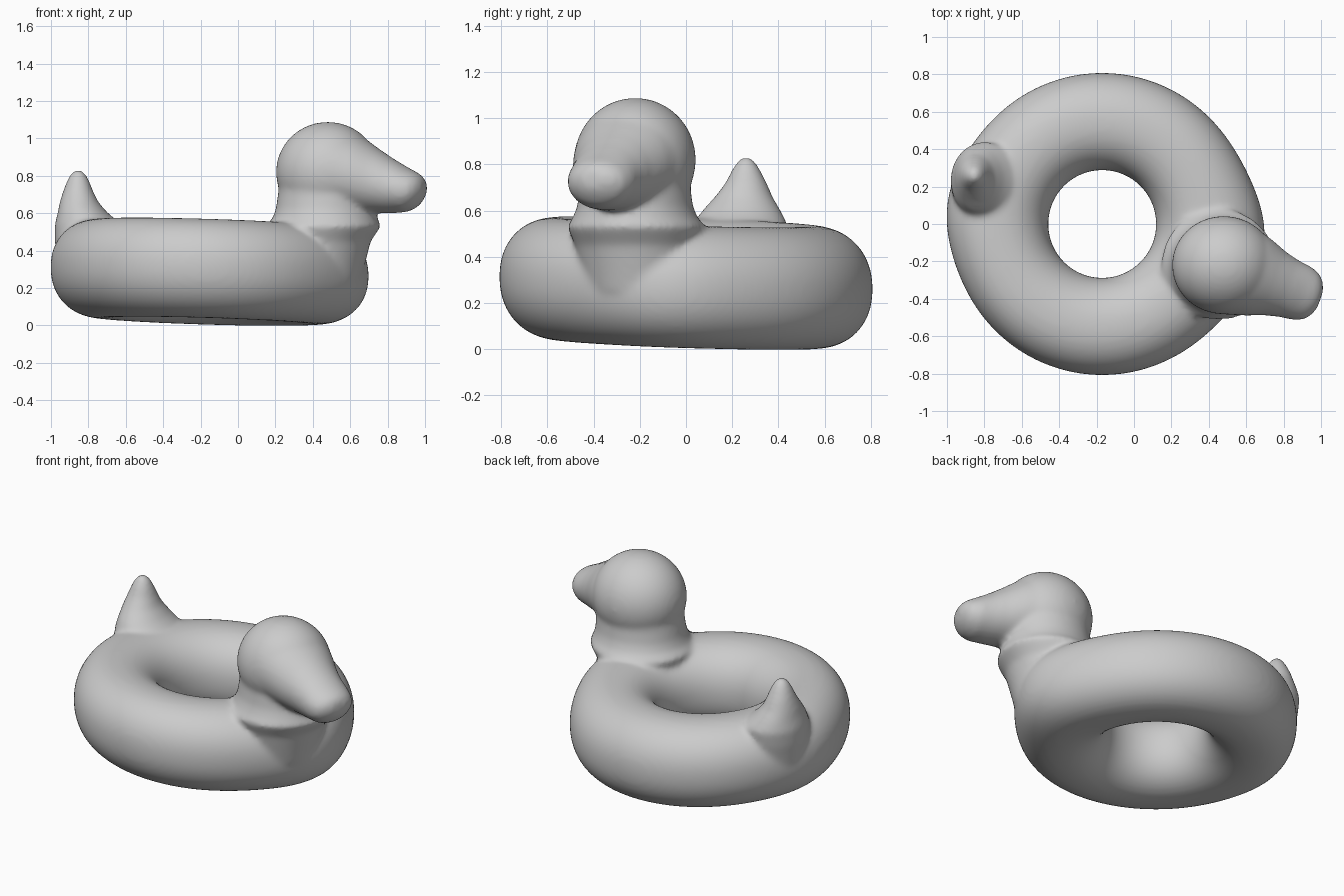
import bpy, bmesh, math
from mathutils import Vector

if "Cube" in bpy.data.objects:
    bpy.data.objects.remove(bpy.data.objects["Cube"])

bm = bmesh.new()


def skin(rings, closed=False):
    """Bridge rings of points into a tube, closed in a loop or capped."""
    rows = [[bm.verts.new(p) for p in ring] for ring in rings]
    n = len(rows[0])
    for i in range(len(rows) if closed else len(rows) - 1):
        a, b = rows[i], rows[(i + 1) % len(rows)]
        for j in range(n):
            k = (j + 1) % n
            bm.faces.new((a[j], a[k], b[k], b[j]))
    if not closed:
        bm.faces.new(rows[0][::-1])
        bm.faces.new(rows[-1])


def ellipse(center, u, v, n=48):
    c = Vector(center)
    return [c + u * math.cos(t) + v * math.sin(t)
            for t in (2 * math.pi * i / n for i in range(n))]


def bump(a, mid, width):
    d = (a - mid + math.pi) % (2 * math.pi) - math.pi
    return math.exp(-(d / width) ** 2)


def upright(sections):
    skin([ellipse((x, y, z), Vector((rx, 0, 0)), Vector((0, ry, 0)))
          for x, y, z, rx, ry in sections])


# Swim ring: fat tube, slightly tilted, bulging under the head and tail
rings = []
for i in range(128):
    a = 2 * math.pi * i / 128
    outer = 0.808 + 0.065 * bump(a, math.radians(-8), 0.4) + 0.027 * bump(a, math.radians(172), 0.35)
    inner = 0.288
    mid, half = (outer + inner) / 2, (outer - inner) / 2
    ring = []
    for j in range(48):
        t = 2 * math.pi * j / 48
        c, s = math.cos(t), math.sin(t)
        r = mid + half * math.copysign(abs(c) ** 0.92, c)
        x, y = -0.17 + r * math.cos(a), r * math.sin(a)
        z = 0.287 + 0.265 * math.copysign(abs(s) ** 0.92, s) - 0.03 * (x + 0.17) - 0.033 * y
        ring.append((x, y, z))
    rings.append(ring)
skin(rings, closed=True)

# Neck
upright([(0.42, -0.20, 0.25, 0.24, 0.24), (0.44, -0.21, 0.45, 0.27, 0.27),
         (0.455, -0.215, 0.53, 0.31, 0.30), (0.465, -0.22, 0.57, 0.282, 0.27),
         (0.47, -0.22, 0.62, 0.268, 0.25), (0.475, -0.22, 0.70, 0.262, 0.24),
         (0.48, -0.22, 0.82, 0.25, 0.25)])

# Head
head = bmesh.ops.create_uvsphere(bm, u_segments=48, v_segments=24, radius=1)["verts"]
for v in head:
    v.co = Vector((0.48 + 0.277 * v.co.x, -0.22 + 0.263 * v.co.y, 0.82 + 0.268 * v.co.z))

# Beak: tapers from the head along a turned axis (distance, half width, bottom, top)
axis, side = Vector((0.94, -0.34, 0)), Vector((0.34, 0.94, 0))
skin([ellipse(Vector((0.48, -0.22, (lo + hi) / 2)) + axis * s, side * w, Vector((0, 0, (hi - lo) / 2)))
      for s, w, lo, hi in [(0.0, 0.25, 0.58, 1.07), (0.10, 0.245, 0.59, 1.06),
                           (0.20, 0.215, 0.60, 1.00), (0.29, 0.18, 0.60, 0.94),
                           (0.37, 0.160, 0.60, 0.89), (0.45, 0.150, 0.605, 0.845),
                           (0.50, 0.130, 0.63, 0.82), (0.53, 0.095, 0.665, 0.80),
                           (0.548, 0.05, 0.70, 0.77)]])

# Tail
upright([(-0.76, 0.20, 0.28, 0.20, 0.20), (-0.79, 0.22, 0.45, 0.19, 0.21),
         (-0.80, 0.235, 0.54, 0.18, 0.205), (-0.83, 0.24, 0.60, 0.135, 0.17),
         (-0.85, 0.25, 0.66, 0.103, 0.125), (-0.855, 0.26, 0.72, 0.080, 0.09),
         (-0.855, 0.26, 0.78, 0.057, 0.06), (-0.855, 0.26, 0.82, 0.034, 0.034),
         (-0.855, 0.26, 0.832, 0.012, 0.012)])

bmesh.ops.recalc_face_normals(bm, faces=bm.faces)
mesh = bpy.data.meshes.new("duck_swim_ring")
bm.to_mesh(mesh)
bm.free()
duck = bpy.data.objects.new("duck_swim_ring", mesh)
bpy.context.collection.objects.link(duck)

# Fuse all parts into one soft inflated skin
remesh = duck.modifiers.new("fuse", 'REMESH')
remesh.mode = 'VOXEL'
remesh.voxel_size = 0.014
remesh.use_smooth_shade = True
smooth = duck.modifiers.new("soften", 'SMOOTH')
smooth.factor = 0.5
smooth.iterations = 14
